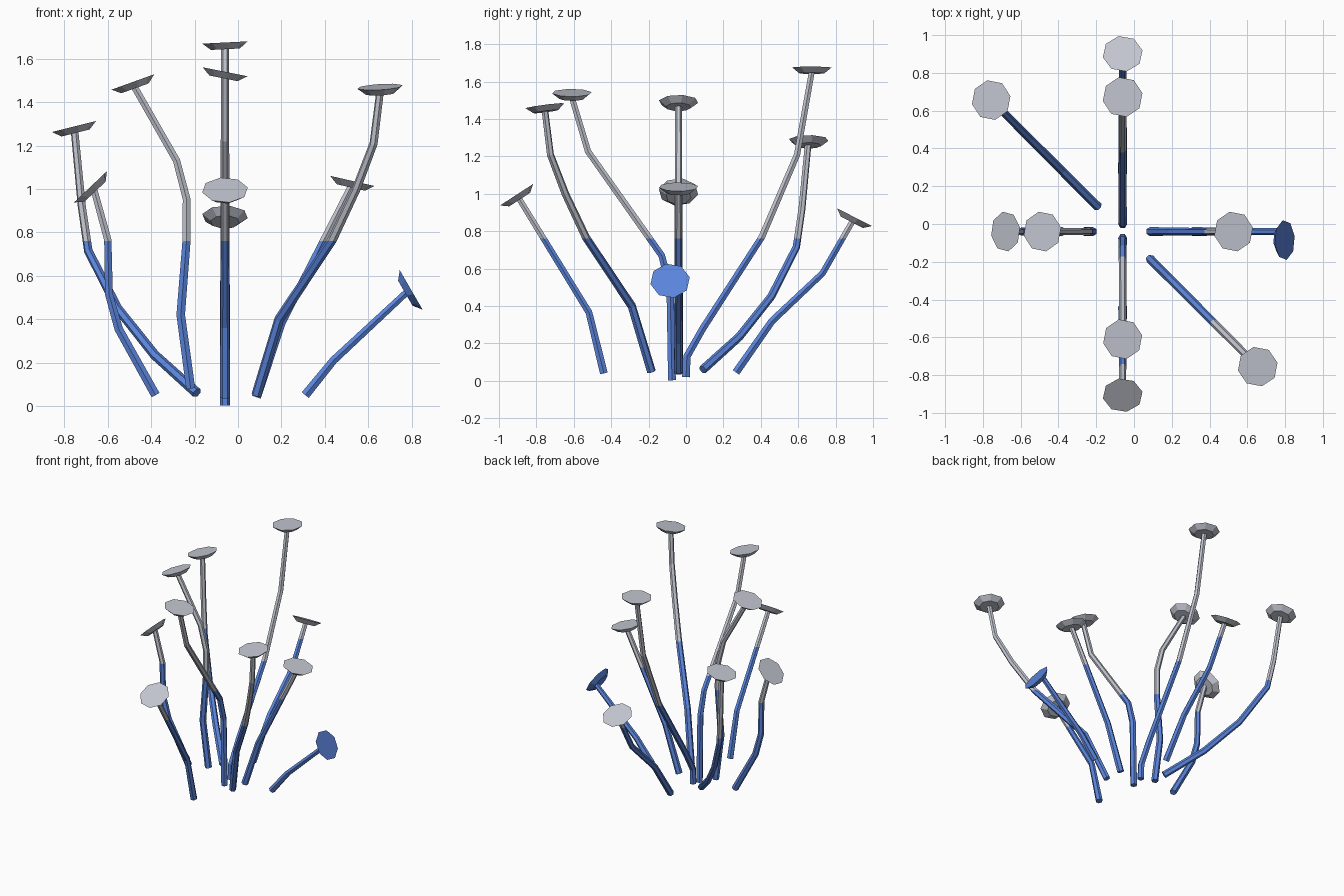
import bpy, bmesh, math
from mathutils import Vector

if "Cube" in bpy.data.objects:
    bpy.data.objects.remove(bpy.data.objects["Cube"])

CENTRE = Vector((-0.06, -0.04, 0))
SPLIT_Z = 0.76          # blue below, grey above
SIDES = 6


def material(name, colour):
    m = bpy.data.materials.new(name)
    m.diffuse_color = (*colour, 1)
    m.use_nodes = True
    m.node_tree.nodes["Principled BSDF"].inputs["Base Color"].default_value = m.diffuse_color
    return m


MATS = [material("blue", (0.105, 0.235, 0.72)), material("pale_grey", (0.54, 0.56, 0.63))]


def finish(bm, name):
    # cut at the colour line, then colour faces by height
    bmesh.ops.recalc_face_normals(bm, faces=bm.faces[:])
    bmesh.ops.bisect_plane(bm, geom=bm.verts[:] + bm.edges[:] + bm.faces[:],
                           plane_co=(0, 0, SPLIT_Z), plane_no=(0, 0, 1))
    for f in bm.faces:
        f.material_index = int(f.calc_center_median().z > SPLIT_Z)
    me = bpy.data.meshes.new(name)
    bm.to_mesh(me)
    bm.free()
    for m in MATS:
        me.materials.append(m)
    bpy.context.collection.objects.link(bpy.data.objects.new(name, me))


def loft(rings, name):
    bm = bmesh.new()
    loops = [[bm.verts.new(p) for p in r] for r in rings]
    n = len(loops[0])
    for a, b in zip(loops, loops[1:]):
        for i in range(n):
            j = (i + 1) % n
            bm.faces.new((a[i], a[j], b[j], b[i]))
    bm.faces.new(loops[0][::-1])
    bm.faces.new(loops[-1])
    finish(bm, name)


def ring(c, u, v, r, n, turn=0.0):
    return [c + r * (math.cos(t) * u + math.sin(t) * v)
            for t in (turn + math.tau * i / n for i in range(n))]


def stalk(pts, way, name):
    # tapering bent tube, bending in one upright plane
    side = Vector((-way.y, way.x, 0))
    rings = []
    for i, p in enumerate(pts):
        t_in = (p - pts[max(i - 1, 0)]).normalized()
        t_out = (pts[min(i + 1, len(pts) - 1)] - p).normalized()
        t = (t_in + t_out).normalized()
        r = 0.024 - 0.006 * i / (len(pts) - 1)
        rings.append(ring(p, side, t.cross(side), r, SIDES))
    loft(rings, name)


def head(top, normal, name):
    # eight-sided dish, wide face outward
    u = Vector((0, 1, 0)).cross(normal).normalized()
    v = normal.cross(u)
    loft([ring(top - 0.031 * normal, u, v, 0.068, 8, 0.2),
          ring(top, u, v, 0.107, 8, 0.2)], name)


def flower(name, plan, lean, path, shift=0.0):
    # plan direction, head lean in x and y, path of (distance, height) up to the head
    way = Vector((*plan, 0))
    pts = [CENTRE + d * way + Vector((0, 0, z)) for d, z in path]
    way.normalize()
    normal = Vector((*lean, 1)).normalized()
    head(pts[-1] + Vector((0, shift, 0)), normal, "head_" + name)
    # stop the stalk just inside the dish, keeping it in its own plane
    pts[-1] = pts[-1] - 0.026 * (normal.dot(way) * way + Vector((0, 0, normal.z)))
    stalk(pts, way, "stalk_" + name)


RIGHT, LEFT, BACK, FRONT = (1, 0), (-1, 0), (0, 1), (0, -1)

# right side
flower("right_upper", RIGHT, (.23, 0), [(.145, .04), (.26, .38), (.587, 1.037)])
flower("right_low", RIGHT, (1.73, 0), [(.37, .05), (.5, .21), (.858, .535)], shift=-.045)
flower("front_right", (1, -1), (-.06, -.13),
       [(.145, .05), (.25, .4), (.495, .767), (.605, 1), (.685, 1.21), (.715, 1.47)])
# back
flower("back_tall", BACK, (-.05, 0), [(.04, .02), (.045, .13), (.13, .28), (.446, .77), (.634, 1.21), (.712, 1.675)])
flower("back_low", BACK, (0, .51), [(.307, .045), (.5, .32), (.77, .575), (.941, .875)])
flower("back_left", (-1, 1), (-.25, 0), [(.13, .06), (.324, .235), (.495, .45), (.63, .715), (.66, .92), (.696, 1.288)])
# left side
flower("left_upper", LEFT, (-.36, 0),
       [(.158, .08), (.204, .42), (.177, .765), (.177, .954), (.223, 1.13), (.425, 1.493)])
flower("left_low", LEFT, (-.95, 0), [(.32, .05), (.49, .355), (.535, .516), (.54, .765), (.62, 1.01)])
# front
flower("front_upper", FRONT, (.2, 0), [(.035, .003), (.045, .5), (.09, .67), (.484, 1.227), (.57, 1.54)])
flower("front_low", FRONT, (0, -.65), [(.399, .04), (.479, .366), (.866, .995)])
